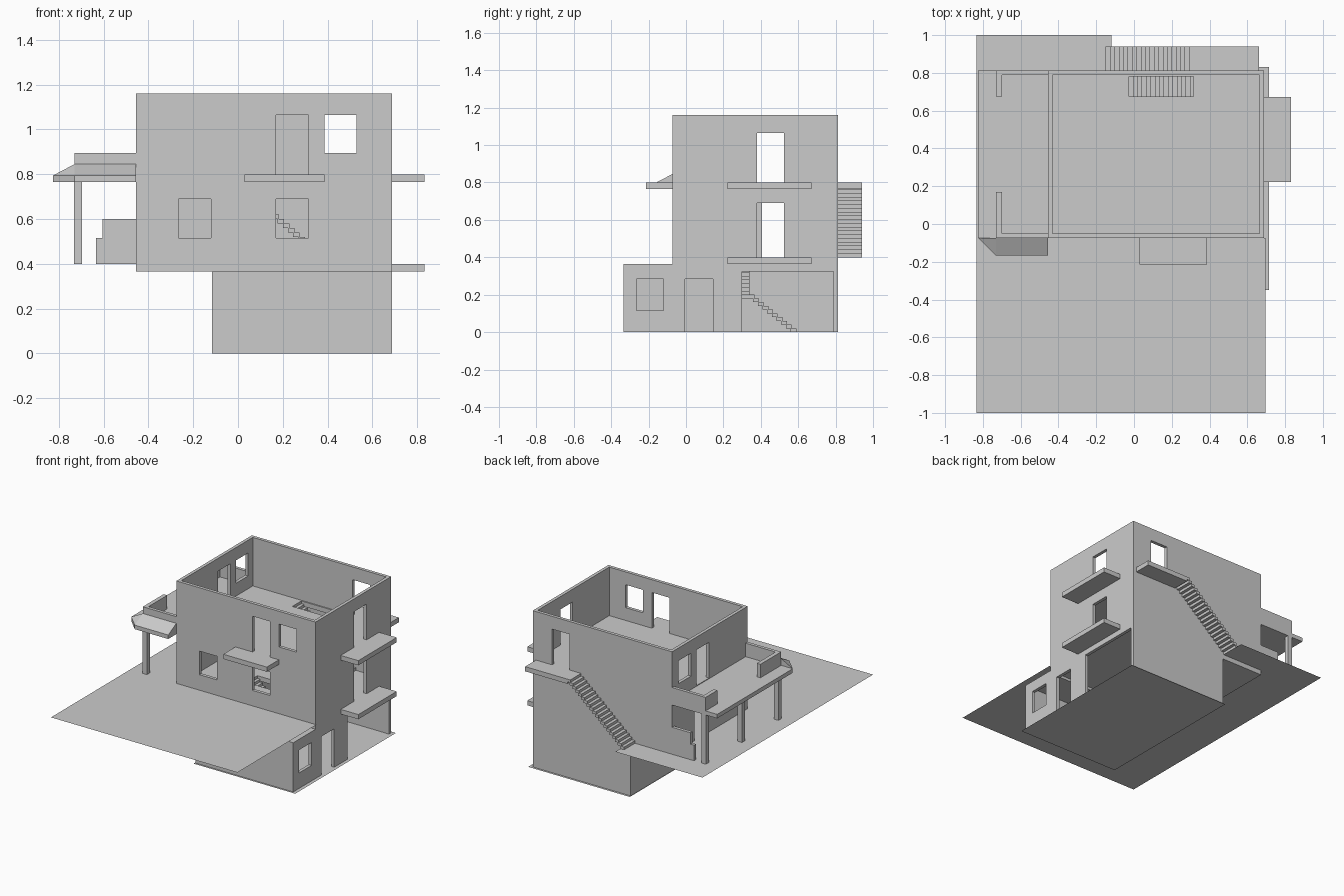
import bpy, bmesh

if "Cube" in bpy.data.objects:
    bpy.data.objects.remove(bpy.data.objects["Cube"])

T = 0.024                       # wall thickness
X0, X1, Y0, Y1 = -0.455, 0.688, -0.073, 0.813   # main house footprint
LX, LY = -0.115, -0.335         # basement left and front limits
F1, F2, TOP, SLAB = 0.40, 0.80, 1.16, 0.035


def finish(name, bm):
    bmesh.ops.recalc_face_normals(bm, faces=bm.faces)
    me = bpy.data.meshes.new(name)
    bm.to_mesh(me)
    bm.free()
    ob = bpy.data.objects.new(name, me)
    bpy.context.collection.objects.link(ob)
    return ob


def add_box(bm, x0, x1, y0, y1, z0, z1):
    vs = bmesh.ops.create_cube(bm, size=1)['verts']
    for v in vs:
        v.co = ((x0 + x1) / 2 + v.co.x * (x1 - x0),
                (y0 + y1) / 2 + v.co.y * (y1 - y0),
                (z0 + z1) / 2 + v.co.z * (z1 - z0))


def boxes(name, *dims):
    bm = bmesh.new()
    for d in dims:
        add_box(bm, *d)
    return finish(name, bm)


def panel(name, axis, p0, p1, u, v, holes=()):
    """Flat slab normal to axis, with rectangular holes (u0, u1, v0, v1)."""
    us = sorted({*u, *[c for h in holes for c in h[:2]]})
    vs = sorted({*v, *[c for h in holes for c in h[2:]]})
    bm = bmesh.new()
    verts = {}

    def vert(a, b):
        if (a, b) not in verts:
            co = [a, b]
            co.insert(axis, p0)
            verts[a, b] = bm.verts.new(co)
        return verts[a, b]

    for a, b in zip(us, us[1:]):
        for c, d in zip(vs, vs[1:]):
            mu, mv = (a + b) / 2, (c + d) / 2
            if not any(h[0] < mu < h[1] and h[2] < mv < h[3] for h in holes):
                bm.faces.new([vert(a, c), vert(b, c), vert(b, d), vert(a, d)])
    ext = bmesh.ops.extrude_face_region(bm, geom=bm.faces[:], use_keep_orig=True)
    for e in ext['geom']:
        if isinstance(e, bmesh.types.BMVert):
            e.co[axis] = p1
    # merge the coplanar cells
    bmesh.ops.dissolve_limit(bm, angle_limit=0.01, verts=bm.verts[:], edges=bm.edges[:])
    return finish(name, bm)


def flight(name, axis, start, end, w0, w1, z0, z1, n):
    """Open stair of thin treads running along axis from start up to end."""
    bm = bmesh.new()
    run, rise = (end - start) / n, (z1 - z0) / n
    for i in range(n):
        a, b = sorted((start + run * i, start + run * (i + 1.25)))
        z = z0 + rise * i
        if axis == 0:
            add_box(bm, a, b, w0, w1, z, z + rise)
        else:
            add_box(bm, w0, w1, a, b, z, z + rise)
    return finish(name, bm)


def sheet(name, pts, z):
    bm = bmesh.new()
    bm.faces.new([bm.verts.new((x, y, z)) for x, y in pts])
    return finish(name, bm)


# Terrain and basement ground sheet
sheet("terrain", [(-0.835, -1), (0.695, -1), (0.695, Y0), (X0, Y0), (X0, Y1),
                  (-0.12, Y1), (-0.12, 1), (-0.835, 1)], F1)
sheet("basement_ground", [(-0.12, -0.35), (0.715, -0.35), (0.715, 0.83), (-0.12, 0.83)], 0)

# Basement walls
B = F1 - SLAB
panel("basement_front_wall", 1, LY, LY + T, (LX, X1), (0, B))
panel("basement_back_wall", 1, Y1 - T, Y1, (LX, X1), (0, B))
panel("basement_left_wall", 0, LX, LX + T, (LY + T, Y1 - T), (0, B))
panel("basement_right_wall", 0, X1 - T, X1, (LY + T, Y1 - T), (0, B),
      [(-0.265, -0.12, 0.115, 0.285), (-0.005, 0.145, 0, 0.285), (0.30, 0.788, 0, 0.325)])
boxes("basement_front_roof", (LX + T, X1 - T, LY + T, Y0, B - 0.02, B))

# Floor slabs with stair holes
panel("first_floor", 2, B, F1, (X0, X1), (Y0, Y1), [(-0.10, 0.12, 0.21, 0.34)])
panel("second_floor", 2, F2 - SLAB, F2, (X0 + T, X1 - T), (Y0 + T, Y1 - T),
      [(-0.05, 0.315, 0.675, 0.78)])

# Upper house walls
panel("front_wall", 1, Y0, Y0 + T, (X0, X1), (F1, TOP),
      [(-0.265, -0.12, 0.515, 0.69), (0.17, 0.315, 0.515, 0.69),
       (0.17, 0.315, F2, 1.065), (0.387, 0.53, 0.895, 1.065)])
panel("back_wall", 1, Y1 - T, Y1, (X0, X1), (F1, TOP), [(0.387, 0.53, F2, 1.065)])
panel("right_wall", 0, X1 - T, X1, (Y0 + T, Y1 - T), (F1, TOP),
      [(0.38, 0.525, F1, 0.69), (0.38, 0.525, F2, 1.065)])
panel("left_wall", 0, X0, X0 + T, (Y0 + T, Y1 - T), (F1, TOP),
      [(0.405, 0.55, F1, 0.69), (0.38, 0.525, F2, 1.065), (0.59, 0.735, 0.895, 1.065)])

# Balconies
for z, n in ((F1, "lower"), (F2, "upper")):
    boxes(n + "_side_balcony", (X1, 0.832, 0.222, 0.672, z - SLAB, z))
boxes("front_balcony", (0.03, 0.387, -0.215, Y0, F2 - SLAB, F2))

# Terrace deck, parapets, posts and low wall below
boxes("terrace_deck", (-0.825, X0, Y0, Y1, F2 - SLAB, 0.795))
P = 0.895
boxes("terrace_parapet",
      (-0.73, X0, Y0, Y0 + T, 0.795, P), (-0.73, X0, Y1 - T, Y1, 0.795, P),
      (-0.73, -0.70, Y0 + T, 0.17, 0.795, P), (-0.73, -0.70, 0.675, Y1 - T, 0.795, P))
boxes("terrace_posts", *[(-0.732, -0.697, y, y + 0.035, F1, F2 - SLAB)
                         for y in (Y0, 0.355, Y1 - 0.035)])
boxes("patio_low_wall", (-0.605, X0, Y1 - T, Y1, F1, 0.60),
      (-0.635, -0.605, Y1 - T, Y1, F1, 0.515))

# Sloping canopy at the front end of the terrace
bm = bmesh.new()
eave = [(-0.825, Y0), (-0.73, -0.168), (X0, -0.168), (X0, Y0)]
pts = [(x, y, z) for z in (F2 - SLAB, 0.795) for x, y in eave]
pts += [(-0.73, Y0, 0.845), (X0, Y0, 0.845)]
bmesh.ops.convex_hull(bm, input=[bm.verts.new(p) for p in pts])
bmesh.ops.dissolve_limit(bm, angle_limit=0.01, verts=bm.verts[:], edges=bm.edges[:])
finish("terrace_canopy", bm)

# Outside stair with landing
flight("outside_stair", 0, -0.15, 0.315, Y1, 0.94, F1, F2, 20)
boxes("outside_landing", (0.315, 0.662, Y1, 0.94, F2 - SLAB, F2))

# Inside stairs
flight("inside_upper_stair", 0, 0.415, -0.05, 0.675, Y1 - T, F1, F2, 20)
flight("basement_lower_flight", 1, 0.59, 0.34, 0.12, 0.25, 0, 0.20, 10)
boxes("basement_landing", (0.12, 0.25, 0.21, 0.34, 0.18, 0.20))
flight("basement_upper_flight", 0, 0.12, -0.10, 0.21, 0.34, 0.20, F1, 10)
